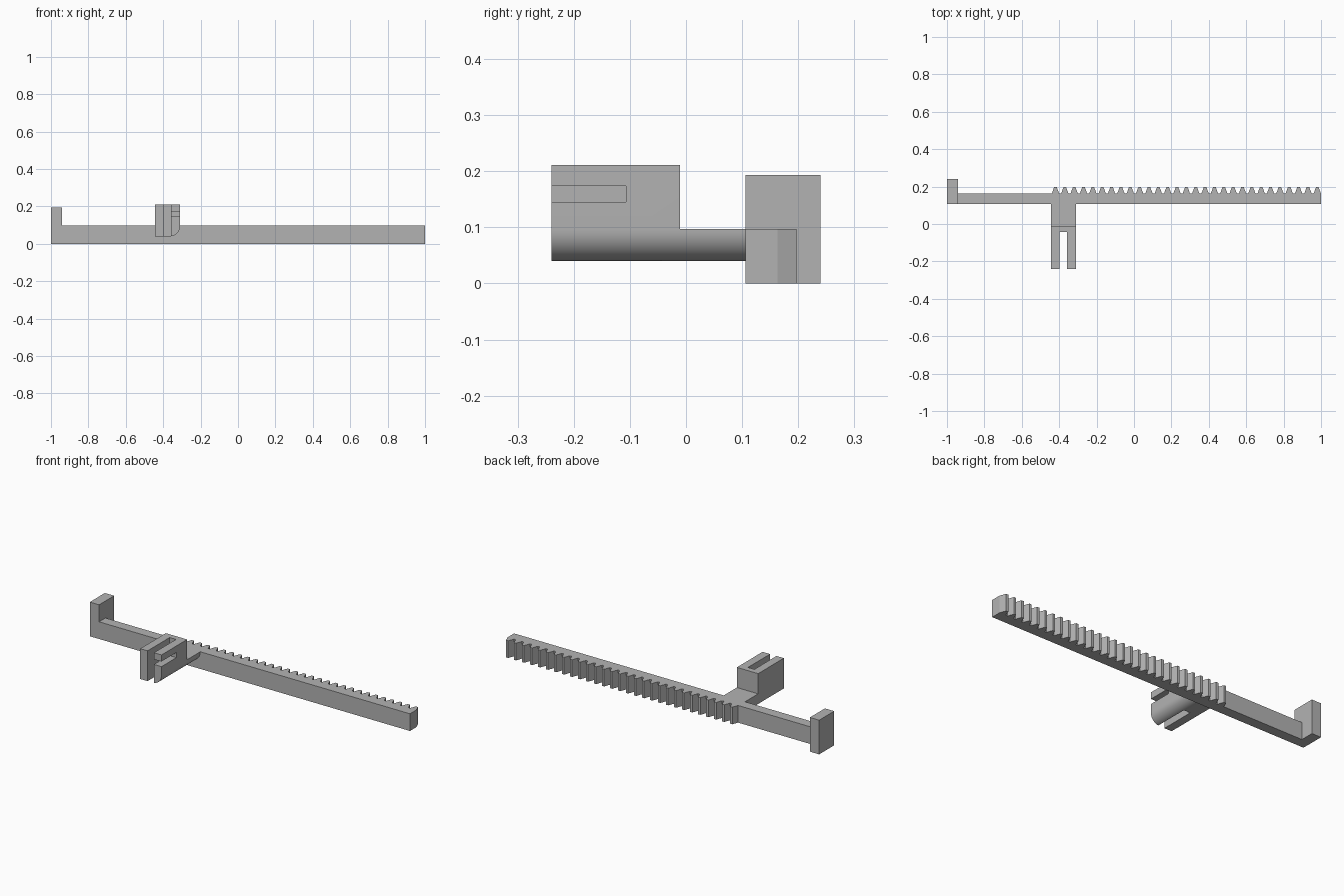
import bpy
import math

cube = bpy.data.objects.get("Cube")
if cube:
    bpy.data.objects.remove(cube, do_unlink=True)

grey = bpy.data.materials.new("plain grey")
grey.use_nodes = True
colour = (0.45, 0.45, 0.45, 1)
grey.diffuse_color = colour
grey.node_tree.nodes["Principled BSDF"].inputs["Base Color"].default_value = colour


def prism(name, outline, low, high, axis):
    """Extrude a counter-clockwise outline along z (xy outline) or y (xz outline)."""
    place = {"z": lambda p, h: (p[0], p[1], h),
             "y": lambda p, h: (p[0], h, p[1])}[axis]
    n = len(outline)
    verts = [place(p, low) for p in outline] + [place(p, high) for p in outline]
    faces = [tuple(reversed(range(n))), tuple(range(n, 2 * n))]
    faces += [(i, (i + 1) % n, (i + 1) % n + n, i + n) for i in range(n)]
    if axis == "y":
        faces = [tuple(reversed(f)) for f in faces]
    mesh = bpy.data.meshes.new(name)
    mesh.from_pydata(verts, [], faces)
    mesh.materials.append(grey)
    obj = bpy.data.objects.new(name, mesh)
    bpy.context.collection.objects.link(obj)
    return obj


def box(name, x0, x1, y0, y1, z0, z1):
    return prism(name, [(x0, y0), (x1, y0), (x1, y1), (x0, y1)], z0, z1, "z")


def cut(target, cutter):
    cutter.hide_render = True
    cutter.hide_viewport = True
    mod = target.modifiers.new("cut " + cutter.name, "BOOLEAN")
    mod.operation = "DIFFERENCE"
    mod.solver = "EXACT"
    mod.object = cutter


def smooth(obj):
    bpy.ops.object.select_all(action="DESELECT")
    obj.select_set(True)
    bpy.context.view_layer.objects.active = obj
    bpy.ops.object.shade_smooth_by_angle(angle=math.radians(30))


# Rack bar with a row of trapezoid teeth along its back
FRONT, ROOT, TIP, BAR_TOP = 0.106, 0.163, 0.197, 0.097
TEETH, PITCH, LAST = 29, 0.05, 0.98
outline = [(-1, FRONT), (1, FRONT), (1, ROOT)]
for i in range(TEETH):
    centre = LAST - i * PITCH
    outline += [(centre + 0.0195, ROOT), (centre + 0.007, TIP),
                (centre - 0.007, TIP), (centre - 0.0195, ROOT)]
outline.append((-1, ROOT))
prism("toothed_rack", outline, 0, BAR_TOP, "z")

# Upright stop at the end of the bar
box("end_stop", -1, -0.942, FRONT, 0.24, 0, 0.193)

# Arm section, rounded along its lower left edge
LEFT, RIGHT, BASE, RADIUS = -0.31, -0.443, 0.04, 0.055


def arm_section(top):
    arc = [math.radians(-90 + 90 * i / 12) for i in range(13)]
    points = [(RIGHT, BASE)]
    points += [(LEFT - RADIUS + RADIUS * math.cos(a),
                BASE + RADIUS + RADIUS * math.sin(a)) for a in arc]
    return points + [(LEFT, top), (RIGHT, top)]


neck = prism("arm_neck", arm_section(BAR_TOP), -0.011, FRONT, "y")
fork = prism("forked_arm", arm_section(0.211), -0.24, -0.011, "y")

# Upright slot between the prongs, and a level slot through the left prong
cut(fork, box("prong_gap_cutter", -0.397, -0.357, -0.3, -0.043, -0.1, 0.3))
cut(fork, box("side_slot_cutter", -0.38, -0.2, -0.3, -0.107, 0.145, 0.174))
for part in (neck, fork):
    smooth(part)
